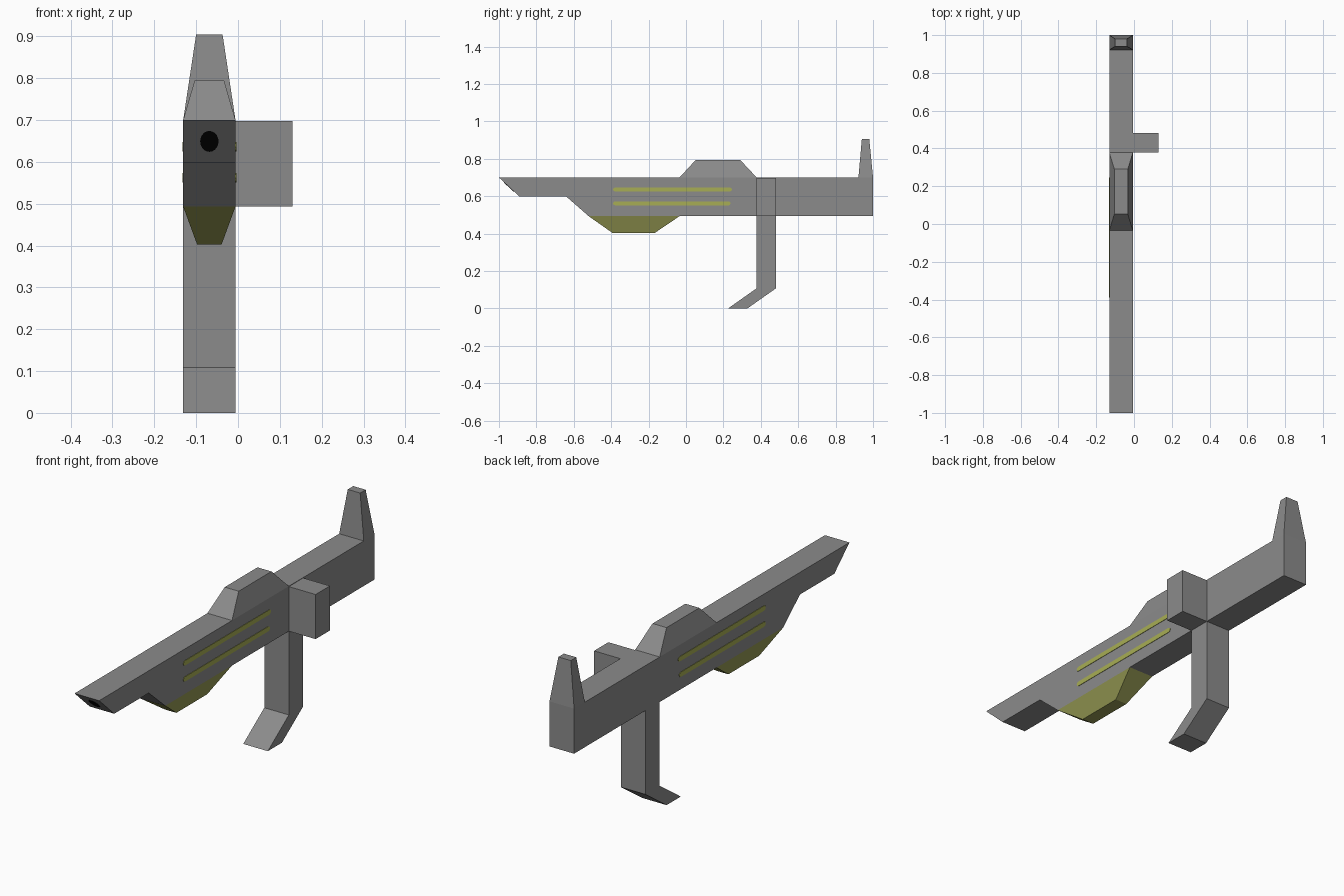
import bpy, bmesh, math

if "Cube" in bpy.data.objects:
    bpy.data.objects.remove(bpy.data.objects["Cube"])

X0, X1 = -0.131, -0.006          # side planes of the gun body
XC = (X0 + X1) / 2


def material(name, rgb):
    m = bpy.data.materials.new(name)
    m.diffuse_color = (*rgb, 1)
    m.use_nodes = True
    m.node_tree.nodes["Principled BSDF"].inputs["Base Color"].default_value = m.diffuse_color
    return m


GREY = material("gun_grey", (0.26, 0.26, 0.26))
OLIVE = material("olive", (0.31, 0.33, 0.09))
YELLOW = material("stripe_yellow", (0.39, 0.42, 0.09))
BLACK = material("black", (0.002, 0.002, 0.002))


def loft(name, ring_a, ring_b, mat):
    """Solid joining two matching rings of points."""
    bm = bmesh.new()
    a = [bm.verts.new(p) for p in ring_a]
    b = [bm.verts.new(p) for p in ring_b]
    bm.faces.new(a)
    bm.faces.new(b)
    n = len(a)
    for i in range(n):
        j = (i + 1) % n
        bm.faces.new((a[i], a[j], b[j], b[i]))
    bmesh.ops.recalc_face_normals(bm, faces=bm.faces)
    me = bpy.data.meshes.new(name)
    bm.to_mesh(me)
    bm.free()
    me.materials.append(mat)
    ob = bpy.data.objects.new(name, me)
    bpy.context.collection.objects.link(ob)
    return ob


def side_profile(name, pts, mat, x0=X0, x1=X1):
    """Extrude a (y, z) outline across x."""
    return loft(name, [(x0, y, z) for y, z in pts], [(x1, y, z) for y, z in pts], mat)


def rect(x0, x1, y0, y1, z):
    return [(x0, y0, z), (x1, y0, z), (x1, y1, z), (x0, y1, z)]


def taper(name, base_y, base_z, tip_y, tip_z, inset, mat):
    """Block narrowing from the body width to a smaller tip."""
    loft(name, rect(X0, X1, *base_y, base_z),
         rect(X0 + inset, X1 - inset, *tip_y, tip_z), mat)


# Long body with slanted muzzle and stepped underside
side_profile("body", [(-1, 0.7), (-0.89, 0.598), (-0.64, 0.598), (-0.52, 0.493),
                      (1, 0.493), (1, 0.7)], GREY)

# Grip with a forward-kicked foot
side_profile("grip", [(0.378, 0.493), (0.378, 0.108), (0.225, 0), (0.328, 0),
                      (0.482, 0.108), (0.482, 0.493)], GREY)

# Block on the right side
side_profile("side_block", [(0.378, 0.493), (0.482, 0.493), (0.482, 0.698),
                            (0.378, 0.698)], GREY, X1, 0.13)

# Tapered sight, rear fin and olive belly
taper("sight", (-0.035, 0.378), 0.7, (0.052, 0.29), 0.794, 0.027, GREY)
taper("rear_fin", (0.922, 1.0), 0.7, (0.94, 0.98), 0.905, 0.031, GREY)
taper("belly", (-0.52, -0.035), 0.493, (-0.392, -0.168), 0.403, 0.033, OLIVE)

# Thin round-ended stripes on both sides
for label, z, y0, y1 in (("upper", 0.636, -0.39, 0.246), ("lower", 0.562, -0.39, 0.238)):
    r = 0.011
    outline = []
    for cy, start in ((y1 - r, -90), (y0 + r, 90)):
        for k in range(5):
            t = math.radians(start + 45 * k)
            outline.append((cy + r * math.cos(t), z + r * math.sin(t)))
    for side, x, d in (("left", X0, -0.002), ("right", X1, 0.002)):
        side_profile(f"{side}_{label}_stripe", outline, YELLOW, x, x + d)

# Black bore disc lying on the slanted muzzle face
bore = []
for k in range(20):
    t = math.tau * k / 20
    z = 0.649 + 0.025 * math.sin(t)
    bore.append((XC + 0.022 * math.cos(t), -1 + (0.7 - z) * 0.11 / 0.102, z))
loft("muzzle_bore", bore, [(x, y - 0.003, z) for x, y, z in bore], BLACK)
